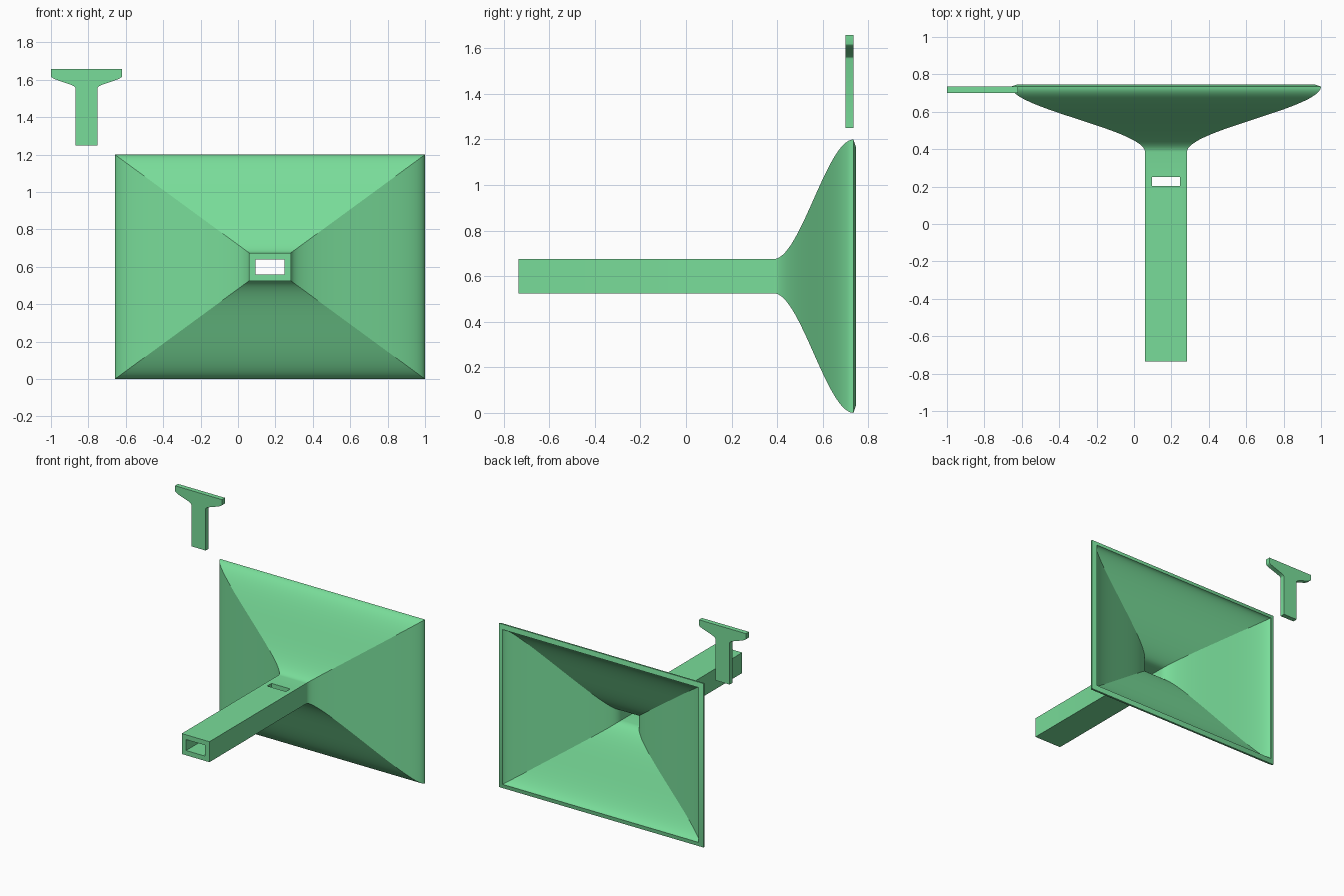
import bpy, bmesh

if "Cube" in bpy.data.objects:
    bpy.data.objects.remove(bpy.data.objects["Cube"])

CX, CZ = 0.171, 0.60      # horn axis
Y0, Y1, Y2 = -0.735, 0.385, 0.735


def ease(t):
    return t * t * (3 - 2 * t)


def make_object(name, bm):
    bmesh.ops.recalc_face_normals(bm, faces=bm.faces)
    me = bpy.data.meshes.new(name)
    bm.to_mesh(me)
    bm.free()
    ob = bpy.data.objects.new(name, me)
    bpy.context.collection.objects.link(ob)
    return ob


def select_only(ob):
    bpy.ops.object.select_all(action='DESELECT')
    ob.select_set(True)
    bpy.context.view_layer.objects.active = ob


# Horn: rectangular tube with an S-curved flare, given wall thickness
N = 32
stations = [(Y0, 0.0)] + [(Y1 + (Y2 - Y1) * i / N, ease(i / N)) for i in range(N + 1)]
bm = bmesh.new()
prev = None
for y, s in stations:
    hx = 0.112 + (0.829 - 0.112) * s
    hz = 0.075 + (0.600 - 0.075) * s
    ring = [bm.verts.new((CX + sx * hx, y, CZ + sz * hz))
            for sx, sz in ((-1, -1), (1, -1), (1, 1), (-1, 1))]
    if prev:
        for k in range(4):
            j = (k + 1) % 4
            bm.faces.new((prev[k], prev[j], ring[j], ring[k]))
    prev = ring
horn = make_object("flared_horn", bm)

# Slot cutter passing through top and bottom walls of the tube
bm = bmesh.new()
bmesh.ops.create_cube(bm, size=1)
for v in bm.verts:
    v.co = (CX + v.co.x * 0.152, 0.227 + v.co.y * 0.05, CZ + v.co.z * 0.4)
cutter = make_object("slot_cutter", bm)
cutter.hide_render = True

wall = horn.modifiers.new("wall", 'SOLIDIFY')
wall.thickness = 0.035
wall.offset = -1
wall.use_even_offset = True
cut = horn.modifiers.new("slot", 'BOOLEAN')
cut.operation = 'DIFFERENCE'
cut.solver = 'EXACT'
cut.object = cutter
select_only(horn)
bpy.ops.object.convert(target='MESH')
bpy.data.objects.remove(cutter)
bpy.ops.object.shade_smooth_by_angle(angle=0.5)

# Key: flat T-shaped plate with curved shoulders
KX, M = -0.81, 16
right = [(0.058, 1.25)]
right += [(0.058 + (0.19 - 0.058) * ease(i / M), 1.555 + 0.065 * i / M) for i in range(M + 1)]
right += [(0.19, 1.658)]
outline = [(KX + x, z) for x, z in right] + [(KX - x, z) for x, z in reversed(right)]
bm = bmesh.new()
face = bm.faces.new([bm.verts.new((x, 0.70, z)) for x, z in outline])
ext = bmesh.ops.extrude_face_region(bm, geom=[face])
bmesh.ops.translate(bm, vec=(0, 0.035, 0),
                    verts=[g for g in ext["geom"] if isinstance(g, bmesh.types.BMVert)])
key = make_object("slot_key", bm)
select_only(key)
bpy.ops.object.shade_smooth_by_angle(angle=0.5)

# Green material
mat = bpy.data.materials.new("green")
mat.diffuse_color = (0.19, 0.72, 0.32, 1)
mat.use_nodes = True
mat.node_tree.nodes["Principled BSDF"].inputs["Base Color"].default_value = mat.diffuse_color
for ob in (horn, key):
    ob.data.materials.clear()
    ob.data.materials.append(mat)
